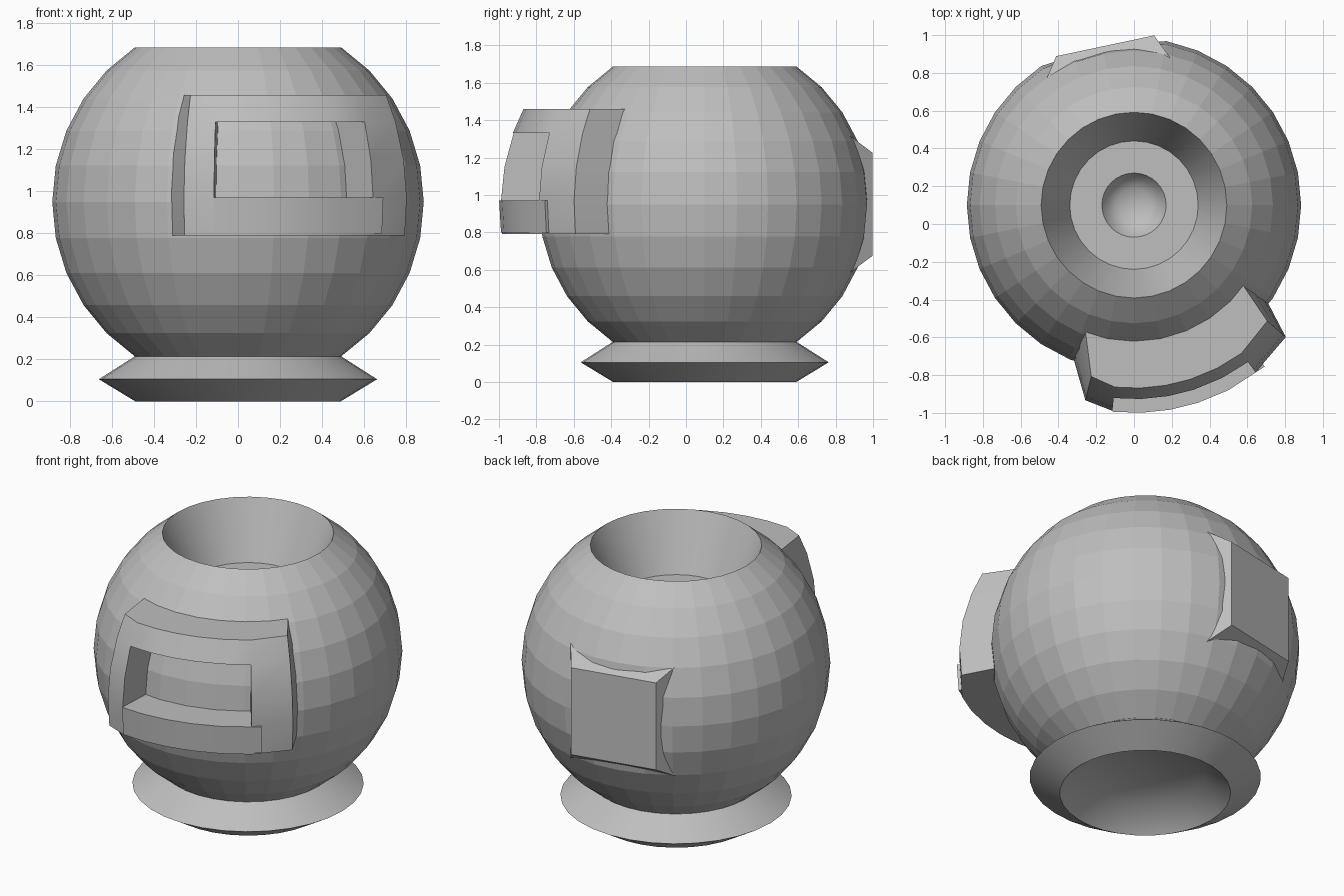
import bpy, bmesh, math
from mathutils import Vector

if "Cube" in bpy.data.objects:
    bpy.data.objects.remove(bpy.data.objects["Cube"])

C = Vector((0, 0.1, 0.95))      # centre of the round body
R = 0.885
SEG = 32

grey = bpy.data.materials.new("mid_grey")
grey.diffuse_color = (0.52, 0.52, 0.52, 1)
grey.use_nodes = True
grey.node_tree.nodes["Principled BSDF"].inputs["Base Color"].default_value = grey.diffuse_color


def finish(bm, name, angle=None):
    bmesh.ops.remove_doubles(bm, verts=bm.verts, dist=1e-5)
    bmesh.ops.recalc_face_normals(bm, faces=bm.faces)
    me = bpy.data.meshes.new(name)
    bm.to_mesh(me)
    bm.free()
    ob = bpy.data.objects.new(name, me)
    bpy.context.collection.objects.link(ob)
    me.materials.append(grey)
    if angle:
        bpy.ops.object.select_all(action='DESELECT')
        ob.select_set(True)
        bpy.context.view_layer.objects.active = ob
        bpy.ops.object.shade_smooth_by_angle(angle=math.radians(angle))
    return ob


def lathe(profile):
    """Turn (radius, z) points around the body axis."""
    bm = bmesh.new()
    vs = [bm.verts.new((r, C.y, z)) for r, z in profile]
    es = [bm.edges.new(p) for p in zip(vs, vs[1:])]
    bmesh.ops.spin(bm, geom=vs + es, cent=C, axis=(0, 0, 1),
                   angle=2 * math.pi, steps=SEG)
    bmesh.ops.remove_doubles(bm, verts=bm.verts, dist=1e-5)
    return bm


# plane of the back plate
N = Vector((-0.207, 0.978, 0))
T = Vector((0.978, 0.207, 0))

# round body: 11.25 degree bands, flattened behind the back plate
arc = [math.radians(11.25 * k) for k in range(-5, 6)]
bm = lathe([(R * math.cos(a), C.z + R * math.sin(a)) for a in arc])
for v in bm.verts:
    d = (v.co - C).dot(N)
    if d > 0.84:
        v.co -= N * (d - 0.84)
finish(bm, "round_body")

# funnel opening in the top with a dimple in its floor
rim = C.z + R * math.sin(arc[-1])
rim_r = R * math.cos(arc[-1])
finish(lathe([(rim_r, rim), (0.34, 1.34), (0.17, 1.34), (0.14, 1.29),
              (0.09, 1.255), (0, 1.24)]), "top_funnel", 35)

# foot ring with a shallow recess underneath
finish(lathe([(rim_r, 0.214), (0.663, 0.105), (0.49, 0.0),
              (0.34, 0.13), (0, 0.13)]), "foot_ring", 50)

# window frame: a curved block grid with the middle cells left open
angs = [-104, -96, -88, -80, -72, -63, -54, -41]
base_angs = [-113, -97] + angs[2:-1] + [-35]
zs = [0.79, 0.97, 1.15, 1.33, 1.46]


def on_shell(radius, ang, z):
    r = math.sqrt(radius ** 2 - (z - C.z) ** 2)
    a = math.radians(ang)
    return (r * math.cos(a), C.y + r * math.sin(a), z)


bm = bmesh.new()
nu, nz = len(angs), len(zs)
outer = [[bm.verts.new(on_shell(1.065 if i in (0, nu - 1) else 1.095, angs[i], z))
          for z in zs] for i in range(nu)]
inner = [[bm.verts.new(on_shell(0.845, base_angs[i], z))
          for z in zs] for i in range(nu)]


def solid(i, j):
    if not (0 <= i < nu - 1 and 0 <= j < nz - 1):
        return False
    return i in (0, nu - 2) or j in (0, nz - 2)


for i in range(nu - 1):
    for j in range(nz - 1):
        if not solid(i, j):
            continue
        ring = [(i, j), (i + 1, j), (i + 1, j + 1), (i, j + 1)]
        for grid in (outer, inner):
            bm.faces.new([grid[a][b] for a, b in ring])
        sides = [(i, j - 1), (i + 1, j), (i, j + 1), (i - 1, j)]
        for k, n in enumerate(sides):
            if not solid(*n):
                (a, b), (c, d) = ring[k], ring[(k + 1) % 4]
                bm.faces.new([outer[a][b], outer[c][d], inner[c][d], inner[a][b]])
finish(bm, "window_frame", 40)

# lower sill standing slightly proud of the right post
bm = bmesh.new()
sill = []
for a in (-96, -88, -80, -72, -63, -51):
    sill.append([bm.verts.new(on_shell(r, a, z))
                 for r, z in ((1.0, 0.80), (1.1, 0.80), (1.1, 0.97), (1.0, 0.97))])
for s, t in zip(sill, sill[1:]):
    for k in range(4):
        m = (k + 1) % 4
        bm.faces.new([s[k], s[m], t[m], t[k]])
bm.faces.new(sill[0])
bm.faces.new(sill[-1])
finish(bm, "window_sill", 40)

# flat back plate with sloping sides
bm = bmesh.new()
loops = []
for t0, t1, h, d in ((-0.24, 0.29, 0.275, 0.857), (-0.335, 0.35, 0.365, 0.72)):
    loops.append([bm.verts.new(C + T * t + N * d + Vector((0, 0, z)))
                  for t, z in ((t0, -h), (t1, -h), (t1, h), (t0, h))])
bm.faces.new(loops[0])
bm.faces.new(loops[1])
for k in range(4):
    m = (k + 1) % 4
    bm.faces.new([loops[0][k], loops[0][m], loops[1][m], loops[1][k]])
finish(bm, "back_plate")
